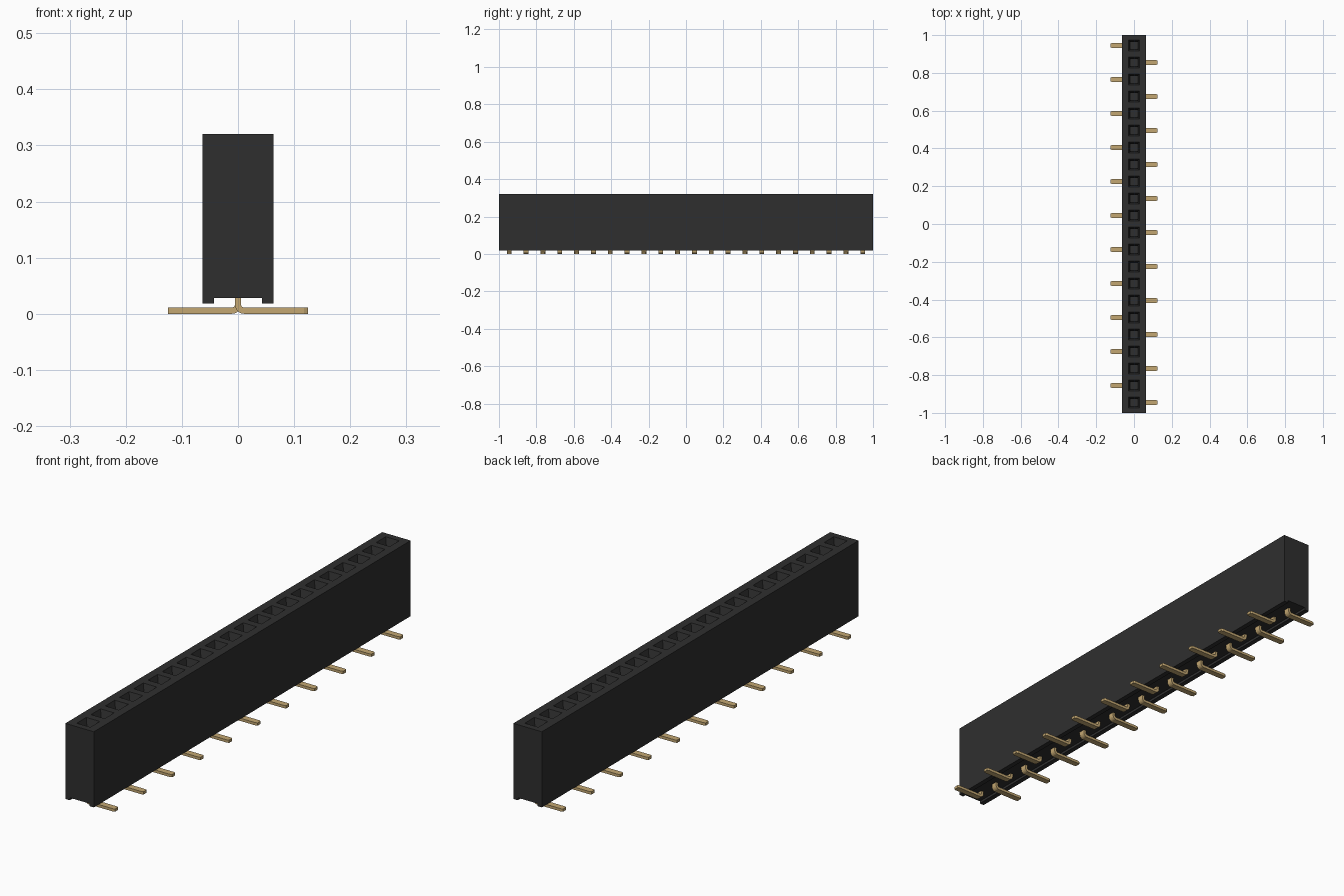
import bpy, bmesh, math

cube = bpy.data.objects.get("Cube")
if cube:
    bpy.data.objects.remove(cube, do_unlink=True)

COUNT, PITCH = 22, 0.09
FIRST = -PITCH * (COUNT - 1) / 2
HOLE = 0.03


def material(name, colour):
    m = bpy.data.materials.new(name)
    m.use_nodes = True
    m.diffuse_color = colour
    m.node_tree.nodes["Principled BSDF"].inputs["Base Color"].default_value = colour
    return m


def finish(bm, name, mat):
    bmesh.ops.recalc_face_normals(bm, faces=bm.faces)
    mesh = bpy.data.meshes.new(name)
    bm.to_mesh(mesh)
    bm.free()
    mesh.materials.append(mat)
    obj = bpy.data.objects.new(name, mesh)
    bpy.context.collection.objects.link(obj)
    return obj


def loft(bm, rings):
    """Skin a list of equal closed rings and cap both ends."""
    loops = [[bm.verts.new(p) for p in ring] for ring in rings]
    n = len(loops[0])
    for a, b in zip(loops, loops[1:]):
        for i in range(n):
            j = (i + 1) % n
            bm.faces.new((a[i], a[j], b[j], b[i]))
    bm.faces.new(loops[0])
    bm.faces.new(loops[-1])


black = material("black plastic", (0.028, 0.028, 0.028, 1))
gold = material("gold plating", (0.55, 0.39, 0.17, 1))

# Housing: grooved section lofted through the edges of every socket
half = [(0.043, 0.028), (0.043, 0.018), (0.063, 0.018), (0.063, 0.32), (HOLE, 0.32)]
section = half + [(-x, z) for x, z in reversed(half)]
stations = [-1]
for i in range(COUNT):
    y = FIRST + i * PITCH
    stations += [y - HOLE, y + HOLE]
stations.append(1)
bm = bmesh.new()
loft(bm, [[(x, y, z) for x, z in section] for y in stations])
bmesh.ops.recalc_face_normals(bm, faces=bm.faces)


# Sockets: a tapered mouth above a deep square well
def is_mouth(face):
    c = face.calc_center_median()
    nearest = FIRST + round((c.y - FIRST) / PITCH) * PITCH
    return c.z > 0.31 and abs(c.x) < 0.01 and abs(c.y - nearest) < 0.01 and abs(c.y) < 0.96


mouths = [f for f in bm.faces if is_mouth(f)]
bmesh.ops.inset_individual(bm, faces=mouths, thickness=0.014, depth=-0.03)
bmesh.ops.inset_individual(bm, faces=mouths, thickness=0.001, depth=-0.2)
finish(bm, "housing", black)

# Pin centre line: down from the housing, round the bend, out along the board
THICK, BEND = 0.0055, 0.011
path = [(0, 0.05, 0, 1)]
for k in range(6):
    a = math.pi / 2 * k / 5
    path.append((BEND * (1 - math.cos(a)), THICK + BEND * (1 - math.sin(a)), a, 1))
path += [(0.118, THICK, math.pi / 2, 1), (0.125, THICK, math.pi / 2, 0.75)]


def pin(index):
    side = 1 if index % 2 == 0 else -1
    y = FIRST + index * PITCH
    rings = []
    for x, z, a, taper in path:
        dx, dz = THICK * math.cos(a), THICK * math.sin(a)
        w = 0.0125 * taper
        rings.append([(side * (x + s * dx), y + t * w, z + s * dz)
                      for s, t in ((-1, -1), (-1, 1), (1, 1), (1, -1))])
    bm = bmesh.new()
    loft(bm, rings)
    finish(bm, f"pin_{index + 1}", gold)


for i in range(COUNT):
    pin(i)
